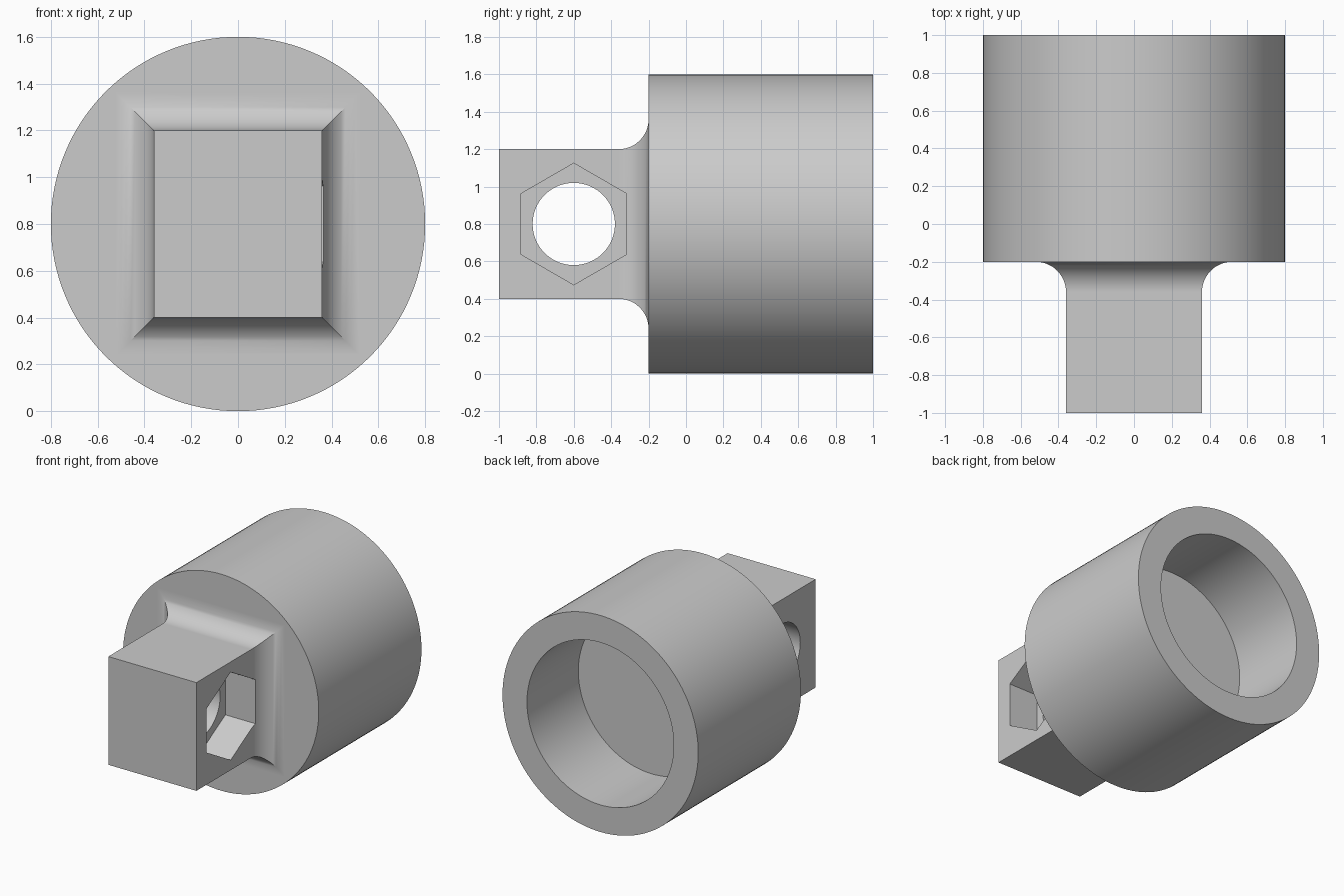
import bpy, bmesh, math

cube = bpy.data.objects.get("Cube")
if cube:
    bpy.data.objects.remove(cube, do_unlink=True)

AXIS_Z = 0.8       # height of the body axis
PIN_Y = -0.6       # position of the cross hole
SHOULDER = -0.2    # front face of the round body
FILLET = 0.16

metal = bpy.data.materials.new("grey_metal")
metal.use_nodes = True
colour = (0.6, 0.6, 0.6, 1)
metal.diffuse_color = colour
metal.node_tree.nodes["Principled BSDF"].inputs["Base Color"].default_value = colour


def loft(name, rings):
    """Closed solid skinned through rings of equal point count."""
    bm = bmesh.new()
    loops = [[bm.verts.new(p) for p in ring] for ring in rings]
    n = len(loops[0])
    for a, b in zip(loops, loops[1:]):
        for i in range(n):
            j = (i + 1) % n
            bm.faces.new((a[i], a[j], b[j], b[i]))
    bm.faces.new(loops[0])
    bm.faces.new(loops[-1])
    bmesh.ops.recalc_face_normals(bm, faces=bm.faces)
    mesh = bpy.data.meshes.new(name)
    bm.to_mesh(mesh)
    bm.free()
    mesh.materials.append(metal)
    obj = bpy.data.objects.new(name, mesh)
    bpy.context.collection.objects.link(obj)
    return obj


def circle(r, n):
    return [(r * math.cos(math.tau * i / n), r * math.sin(math.tau * i / n))
            for i in range(n)]


def along_y(name, r, y0, y1, n=128):
    return loft(name, [[(u, y, AXIS_Z + v) for u, v in circle(r, n)] for y in (y0, y1)])


def along_x(name, r, x0, x1, n):
    return loft(name, [[(x, PIN_Y + v, AXIS_Z + u) for u, v in circle(r, n)] for x in (x0, x1)])


def combine(target, tool, operation):
    """Apply a boolean and discard the tool object."""
    tool.hide_render = True
    mod = target.modifiers.new(operation.lower(), 'BOOLEAN')
    mod.operation, mod.object, mod.solver = operation, tool, 'EXACT'
    bpy.ops.object.modifier_apply(modifier=mod.name)
    bpy.data.objects.remove(tool, do_unlink=True)


# Round body
body = along_y("socket_body", 0.8, SHOULDER, 1.0)
bpy.context.view_layer.objects.active = body
body.select_set(True)

# Rectangular tang flaring into the shoulder with mitred fillets
profile = [(-1.0, 0.0)]
steps = 12
for i in range(steps + 1):
    a = math.pi / 2 * i / steps
    profile.append((SHOULDER - FILLET * (1 - math.sin(a)), FILLET * (1 - math.cos(a))))
profile.append((SHOULDER + 0.1, FILLET))
tang = loft("tang", [[(sx * (0.36 + o), y, AXIS_Z + sz * (0.4 + o))
                      for sx, sz in ((-1, -1), (1, -1), (1, 1), (-1, 1))]
                     for y, o in profile])
combine(body, tang, 'UNION')

# Blind bore, hexagonal nut pocket and round cross hole
combine(body, along_y("bore_cutter", 0.6, 0.4, 1.2), 'DIFFERENCE')
combine(body, along_x("nut_pocket_cutter", 0.325, 0.12, 0.7, 6), 'DIFFERENCE')
combine(body, along_x("cross_hole_cutter", 0.22, -0.7, 0.7, 64), 'DIFFERENCE')

# Smooth curves, crisp edges, flat faces kept flat
bpy.ops.object.shade_smooth_by_angle(angle=math.radians(30))
weighted = body.modifiers.new("weighted_normals", 'WEIGHTED_NORMAL')
weighted.keep_sharp = True
